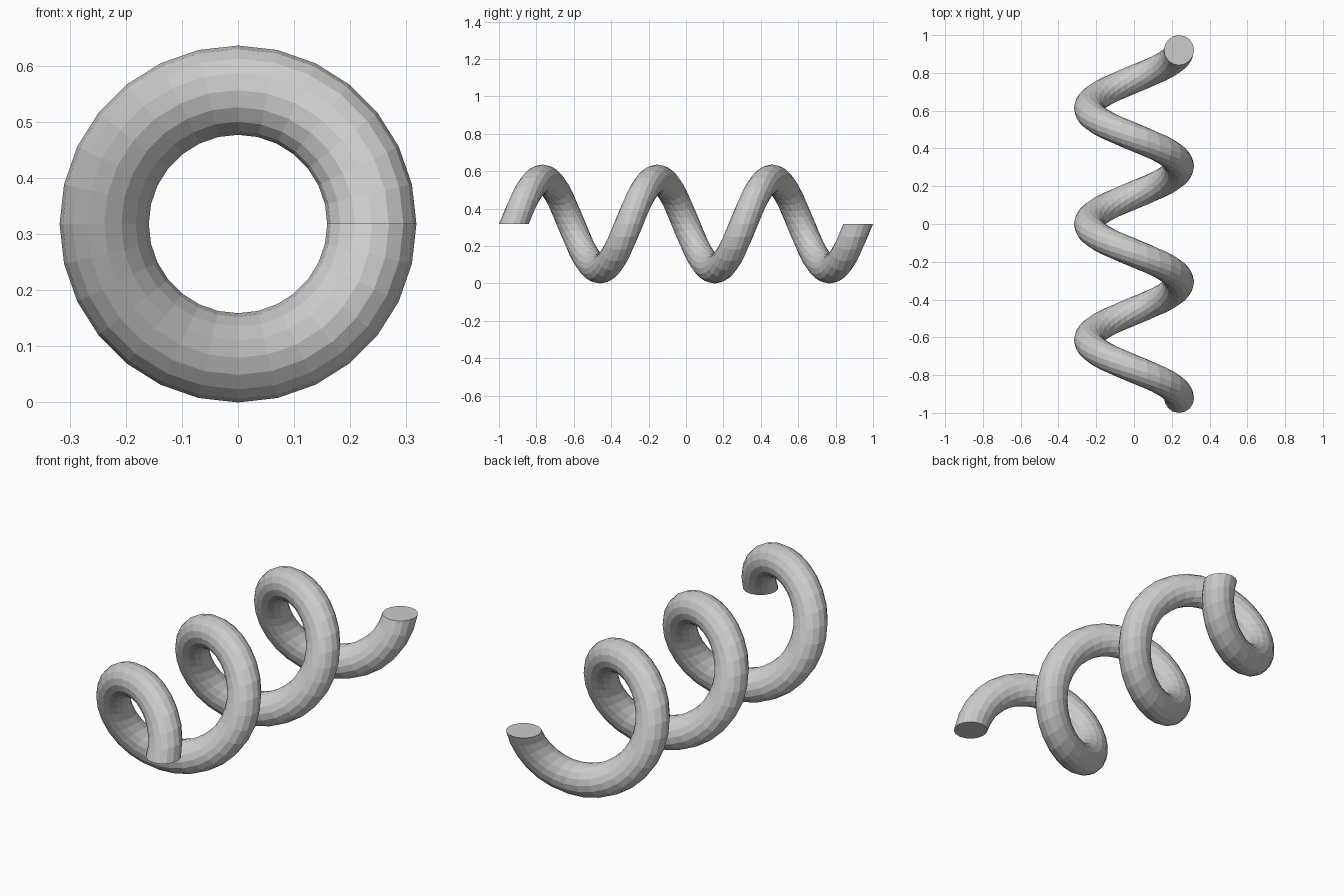
import bpy, bmesh
from math import tau
from mathutils import Matrix, Vector

if "Cube" in bpy.data.objects:
    bpy.data.objects.remove(bpy.data.objects["Cube"])

COIL_R, WIRE_R = 0.2385, 0.0795
TURNS, STEPS, SIDES = 3, 28, 16
START = 1.0 - WIRE_R              # wire centre at either end along y
HEIGHT = COIL_R + WIRE_R          # axis height so the coil rests on z = 0
count = TURNS * STEPS

bm = bmesh.new()

# Wire cross-section: a circle lying flat, beside the coil axis
place = Matrix.Translation((COIL_R, -START, HEIGHT))
ring = bmesh.ops.create_circle(bm, segments=SIDES, radius=WIRE_R, matrix=place)
edges = list(bm.edges)

# Sweep it around the y axis while advancing backwards
bmesh.ops.spin(bm, geom=ring["verts"] + edges, cent=(0, 0, HEIGHT),
               axis=(0, -1, 0), dvec=Vector((0, 2 * START / count, 0)),
               angle=tau * TURNS, steps=count, use_merge=False)

# Flat end caps
bmesh.ops.holes_fill(bm, edges=[e for e in bm.edges if e.is_boundary], sides=0)
bmesh.ops.recalc_face_normals(bm, faces=bm.faces)

mesh = bpy.data.meshes.new("coil_spring")
bm.to_mesh(mesh)
bm.free()
spring = bpy.data.objects.new("coil_spring", mesh)
bpy.context.collection.objects.link(spring)
